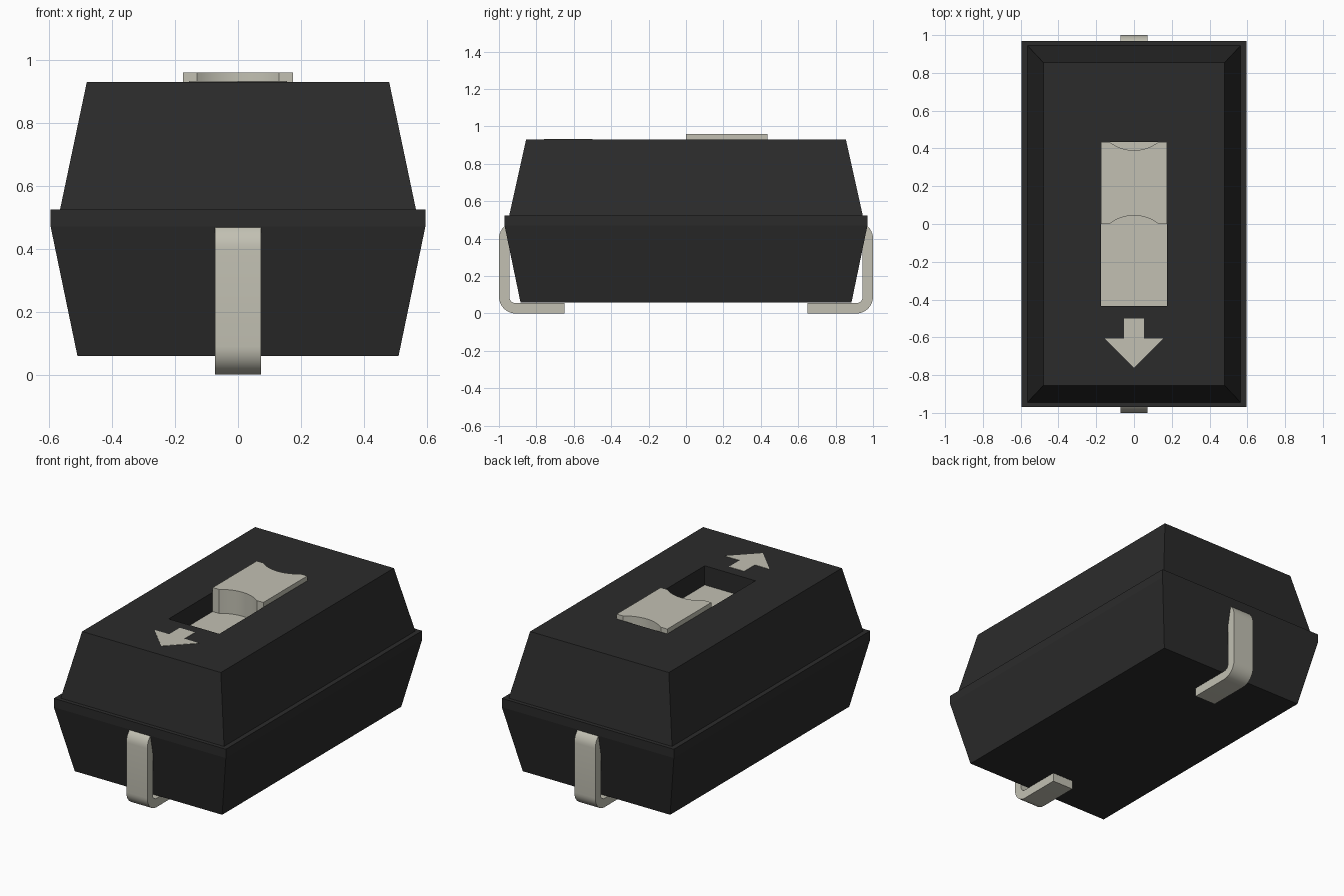
import bpy, bmesh, math

if "Cube" in bpy.data.objects:
    bpy.data.objects.remove(bpy.data.objects["Cube"], do_unlink=True)


def material(name, rgb):
    m = bpy.data.materials.new(name)
    m.use_nodes = True
    m.diffuse_color = (*rgb, 1)
    m.node_tree.nodes["Principled BSDF"].inputs["Base Color"].default_value = (*rgb, 1)
    return m


black = material("black plastic", (0.024, 0.024, 0.024))
pale = material("pale metal", (0.54, 0.53, 0.45))


def finish(bm, name, mats, smooth=False):
    bmesh.ops.recalc_face_normals(bm, faces=bm.faces)
    mesh = bpy.data.meshes.new(name)
    bm.to_mesh(mesh)
    bm.free()
    for m in mats:
        mesh.materials.append(m)
    ob = bpy.data.objects.new(name, mesh)
    bpy.context.collection.objects.link(ob)
    if smooth:
        bpy.ops.object.select_all(action='DESELECT')
        ob.select_set(True)
        bpy.context.view_layer.objects.active = ob
        bpy.ops.object.shade_smooth_by_angle(angle=math.radians(30))
    return ob


def prism(name, points, offset, mat, smooth=False):
    """Extrude a closed 3D outline along an offset vector."""
    bm = bmesh.new()
    face = bm.faces.new([bm.verts.new(p) for p in points])
    ext = bmesh.ops.extrude_face_region(bm, geom=[face], use_keep_orig=True)
    moved = [v for v in ext["geom"] if isinstance(v, bmesh.types.BMVert)]
    bmesh.ops.translate(bm, verts=moved, vec=offset)
    return finish(bm, name, [mat], smooth)


def arc(cx, cy, r, start, end, steps=10):
    angles = [math.radians(start + (end - start) * i / steps) for i in range(steps + 1)]
    return [(cx + r * math.cos(a), cy + r * math.sin(a)) for a in angles]


# Housing: stacked rectangular rings (half width, half length, height),
# the last two rings forming the slot
TOP, FLOOR = 0.93, 0.81
SLOT_X, SLOT_Y = 0.175, 0.435
rings = [(0.51, 0.885, 0.06), (0.595, 0.97, 0.47), (0.595, 0.97, 0.525),
         (0.565, 0.945, 0.525), (0.48, 0.855, TOP),
         (SLOT_X, SLOT_Y, TOP), (SLOT_X, SLOT_Y, FLOOR)]
bm = bmesh.new()
loops = [[bm.verts.new((sx * x, sy * y, z))
          for sx, sy in ((-1, -1), (1, -1), (1, 1), (-1, 1))] for x, y, z in rings]
for low, high in zip(loops, loops[1:]):
    for i in range(4):
        j = (i + 1) % 4
        bm.faces.new((low[i], low[j], high[j], high[i]))
bm.faces.new(loops[0][::-1])
slot_floor = bm.faces.new(loops[-1])
slot_floor.material_index = 1
finish(bm, "housing", [black, pale])

# Slider knob with a hollow arc in both ends
HALF, SAG = 0.13, 0.045
radius = (HALF ** 2 + SAG ** 2) / (2 * SAG)
swing = math.degrees(math.asin(HALF / radius))
front = arc(0, SAG - radius, radius, 90 + swing, 90 - swing, 16)
back = arc(0, SLOT_Y - SAG + radius, radius, 270 + swing, 270 - swing, 16)
outline = ([(-SLOT_X, 0)] + front + [(SLOT_X, 0), (SLOT_X, SLOT_Y)]
           + back + [(-SLOT_X, SLOT_Y)])
prism("slider_knob", [(x, y, FLOOR) for x, y in outline], (0, 0, 0.96 - FLOOR), pale, True)

# Direction arrow on the top face
half = [(0.053, -0.5), (0.053, -0.605), (0.155, -0.605)]
arrow = half + [(0, -0.76)] + [(-x, y) for x, y in reversed(half)]
prism("direction_arrow", [(x, y, TOP - 0.002) for x, y in arrow], (0, 0, 0.004), pale)

# Bent terminals: foot, upright and a stub entering the housing
OUT, IN, BEND, TALL, THICK = 0.09, 0.035, 0.91, 0.49, 0.055
profile = ([(0.65, 0)] + arc(BEND, OUT, OUT, -90, 0)
           + arc(BEND, TALL - OUT, OUT, 0, 90)
           + [(0.85, TALL), (0.85, TALL - THICK)]
           + arc(BEND, TALL - OUT, IN, 90, 0)
           + arc(BEND, OUT, IN, 0, -90) + [(0.65, THICK)])
WIDTH = 0.145
for name, side in (("front_terminal", -1), ("back_terminal", 1)):
    prism(name, [(-WIDTH / 2, side * y, z) for y, z in profile], (WIDTH, 0, 0), pale, True)
